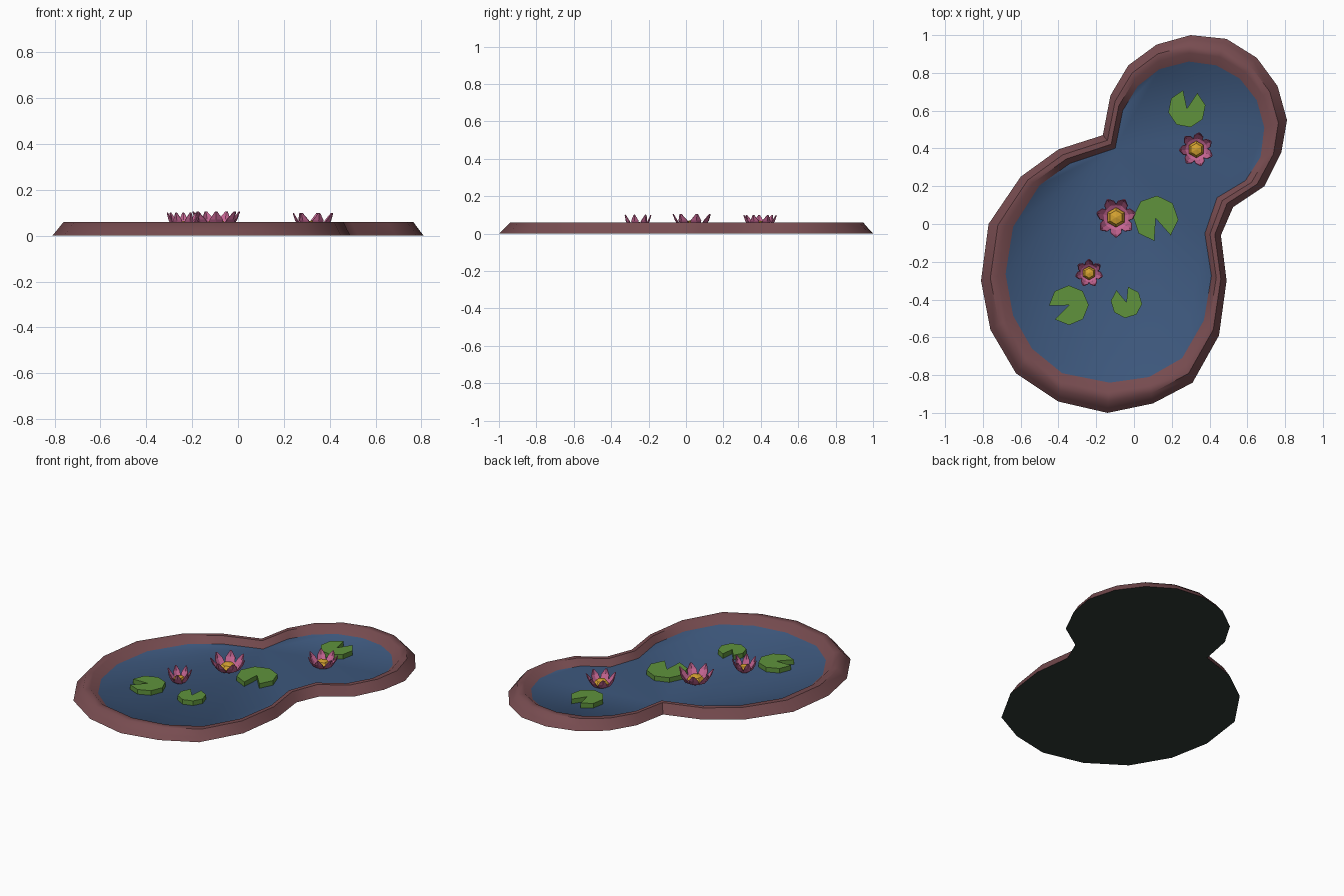
import bpy, bmesh, math
from mathutils import Vector

if "Cube" in bpy.data.objects:
    bpy.data.objects.remove(bpy.data.objects["Cube"])


def material(name, rgb):
    m = bpy.data.materials.new(name)
    m.diffuse_color = (*rgb, 1)
    m.use_nodes = True
    m.node_tree.nodes["Principled BSDF"].inputs["Base Color"].default_value = m.diffuse_color
    return m


BANK = material("bank brown", (0.185, 0.072, 0.080))
WATER = material("water blue", (0.046, 0.095, 0.20))
BED = material("dark underside", (0.030, 0.042, 0.037))
LEAF = material("leaf green", (0.115, 0.29, 0.046))
PETAL = material("petal pink", (0.56, 0.13, 0.29))
HEART = material("flower yellow", (0.66, 0.36, 0.03))
WATER_Z = 0.02

# Outer foot of the bank and the matching waterline, clockwise from the top
OUTER = [(.30, 1), (.49, .98), (.65, .88), (.76, .73), (.81, .55), (.78, .38), (.69, .20),
         (.525, .09), (.46, -.06), (.49, -.30), (.45, -.59), (.31, -.84), (.10, -.95),
         (-.14, -1), (-.40, -.94), (-.625, -.79), (-.76, -.56), (-.81, -.30), (-.77, 0),
         (-.60, .25), (-.40, .395), (-.165, .47), (-.125, .68), (-.03, .84), (.12, .95)]
INNER = [(.29, .86), (.435, .84), (.56, .77), (.65, .655), (.69, .51), (.67, .355), (.59, .23),
         (.44, .14), (.375, -.05), (.41, -.275), (.37, -.51), (.255, -.71), (.08, -.81),
         (-.13, -.84), (-.38, -.79), (-.54, -.66), (-.64, -.485), (-.68, -.265), (-.64, -.015),
         (-.50, .205), (-.34, .32), (-.10, .40), (-.06, .60), (.02, .73), (.135, .82)]


def finish(bm, name, mats, smooth=False):
    bmesh.ops.recalc_face_normals(bm, faces=bm.faces)
    me = bpy.data.meshes.new(name)
    bm.to_mesh(me)
    bm.free()
    for m in mats:
        me.materials.append(m)
    ob = bpy.data.objects.new(name, me)
    bpy.context.collection.objects.link(ob)
    if smooth:
        bpy.ops.object.select_all(action='DESELECT')
        ob.select_set(True)
        bpy.context.view_layer.objects.active = ob
        bpy.ops.object.shade_smooth_by_angle(angle=math.radians(50))
    return ob


# Bank, lofted from foot to waterline, with the underside and the water
bm = bmesh.new()
rings = []
for t, z in [(0, 0), (.16, .024), (.38, .06), (.68, .06), (1, WATER_Z)]:
    rings.append([bm.verts.new((*Vector(a).lerp(Vector(b), t), z)) for a, b in zip(OUTER, INNER)])
n = len(OUTER)
for lo, hi in zip(rings, rings[1:]):
    for i in range(n):
        j = (i + 1) % n
        bm.faces.new((lo[i], lo[j], hi[j], hi[i]))
bm.faces.new(rings[0]).material_index = 1
bm.faces.new(rings[-1]).material_index = 2
finish(bm, "pond_bank_and_water", [BANK, BED, WATER], smooth=True)


# Lily pads: octagonal discs with one wedge missing
def lily_pad(name, x, y, r, notch_deg):
    bm = bmesh.new()
    pts = [(x, y)]
    for k in range(8):
        a = math.radians(notch_deg + 22.5 + 45 * k)
        pts.append((x + r * math.cos(a), y + r * math.sin(a)))
    face = bm.faces.new([bm.verts.new((*p, WATER_Z - 0.003)) for p in pts])
    top = bmesh.ops.extrude_face_region(bm, geom=[face])["geom"]
    bmesh.ops.translate(bm, vec=(0, 0, 0.033),
                        verts=[v for v in top if isinstance(v, bmesh.types.BMVert)])
    finish(bm, name, [LEAF])


for i, pad in enumerate([(.28, .61, .10, 79), (.115, .03, .12, -71),
                         (-.345, -.43, .105, 203), (-.04, -.415, .083, 107)]):
    lily_pad(f"lily_pad_{i + 1}", *pad)


# Water lilies: seven cupped petals round a yellow heart
def water_lily(index, x, y, r, turn_deg, top):
    bm = bmesh.new()
    # radius, height and half width along a petal, relative to the flower
    rows = [(.30, .0, .13), (.66, .22, .29), (.88, .60, .27), (1.0, 1.0, .05)]
    h = top - WATER_Z
    for k in range(7):
        a = math.radians(turn_deg + k * 360 / 7)
        out, side = Vector((math.cos(a), math.sin(a), 0)), Vector((-math.sin(a), math.cos(a), 0))
        prev = None
        for rad, z, w in rows:
            row = []
            for s in (-1, 0, 1):
                p = out * (rad - abs(s) * w * .35) * r + side * s * w * r
                row.append(bm.verts.new(p + Vector((x, y, WATER_Z + z * h))))
            if prev:
                for c in range(2):
                    bm.faces.new((prev[c], prev[c + 1], row[c + 1], row[c]))
            prev = row
    ob = finish(bm, f"lily_petals_{index}", [PETAL])
    mod = ob.modifiers.new("thickness", 'SOLIDIFY')
    mod.thickness, mod.offset = 0.004, 0

    bm = bmesh.new()
    bmesh.ops.create_uvsphere(bm, u_segments=6, v_segments=4, radius=1)
    for v in bm.verts:
        v.co = (x + v.co.x * r * .5, y + v.co.y * r * .5, WATER_Z + .022 + v.co.z * r * .3)
    finish(bm, f"lily_heart_{index}", [HEART])


for i, lily in enumerate([(-.095, .035, .105, 270, .105), (-.238, -.26, .073, 90, .10),
                          (.33, .395, .09, 80, .098)]):
    water_lily(i + 1, *lily)
